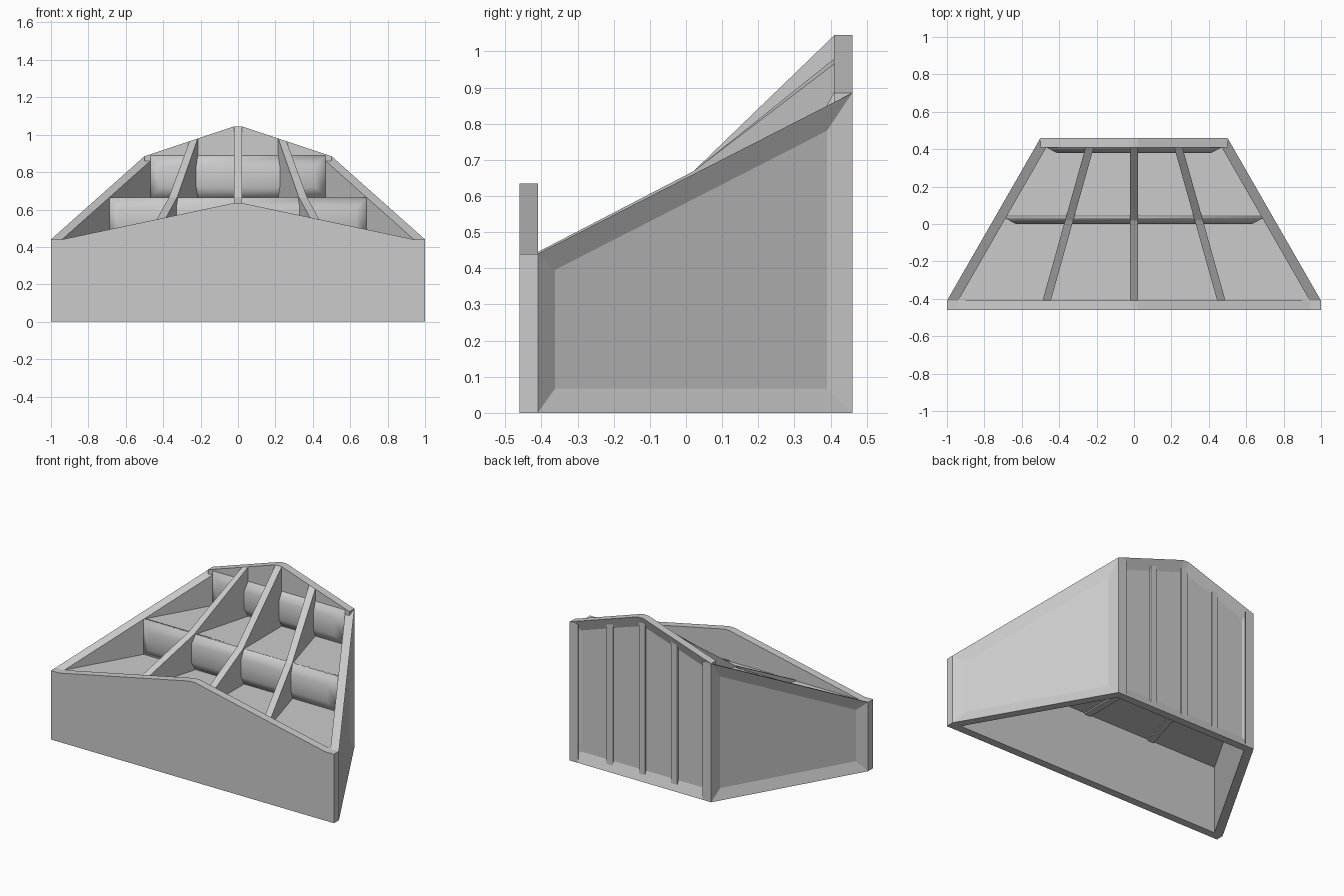
import bpy, bmesh

if "Cube" in bpy.data.objects:
    bpy.data.objects.remove(bpy.data.objects["Cube"])


def loft(name, a, b, inset=0.0, depth=0.0, smooth=False):
    """Solid between two matching loops; loop a may get a chamfered recess (-) or pillow (+)."""
    bm = bmesh.new()
    va = [bm.verts.new(p) for p in a]
    vb = [bm.verts.new(p) for p in b]
    face = bm.faces.new(va)
    bm.faces.new(vb[::-1])
    n = len(va)
    for i in range(n):
        j = (i + 1) % n
        bm.faces.new((va[j], va[i], vb[i], vb[j]))
    bmesh.ops.recalc_face_normals(bm, faces=bm.faces[:])
    if inset:
        bmesh.ops.inset_region(bm, faces=[face], thickness=inset, depth=depth, use_even_offset=True)
    me = bpy.data.meshes.new(name)
    bm.to_mesh(me)
    bm.free()
    ob = bpy.data.objects.new(name, me)
    bpy.context.collection.objects.link(ob)
    if smooth:
        for p in me.polygons:
            p.use_smooth = True
    return ob


def plate(name, profile, y0, y1, **kw):
    return loft(name, [(x, y0, z) for x, z in profile], [(x, y1, z) for x, z in profile], **kw)


def inner_x(y):
    return 0.94 - (y + 0.41) * 0.5 / 0.87


def back_z(x):
    return 1.045 - 0.16 * max(0, abs(x) - 0.02) / 0.48


# front panel with a low gable top
plate("front_panel", [(-1, 0), (1, 0), (1, .44), (.94, .44), (.02, .635), (-.02, .635),
                      (-.94, .44), (-1, .44)], -.46, -.41)

# back panel, recessed on its outer face
plate("back_panel", [(-.5, 0), (.5, 0), (.5, .885), (.02, 1.045), (-.02, 1.045), (-.5, .885)],
      .46, .41, inset=.065, depth=-.025)

# angled side walls, recessed on their outer faces
for s, side in ((1, "right"), (-1, "left")):
    yz = [(-.41, 0), (.46, 0), (.46, .885), (-.41, .44)]
    outer = [(s * (1 - (y + .41) * .5 / .87), y, z) for y, z in yz]
    inner = [(x - s * .06, y, z) for x, y, z in outer]
    loft(side + "_wall", outer, inner, inset=.068, depth=-.022)

# two shelf floors and their pillowed risers
for name, y0, y1, z0, z1 in (("lower", -.41, .03, .44, .665), ("upper", .03, .41, .665, .888)):
    a, b = inner_x(y0), inner_x(y1)
    top = [(-a, y0, z0), (a, y0, z0), (b, y1, z0), (-b, y1, z0)]
    loft(name + "_floor", top, [(x, y, z0 - .012) for x, y, z in top])
    plate(name + "_riser", [(-b, z0), (b, z0), (b, z1), (-b, z1)], y1, y1 + .012,
          inset=.055, depth=.03, smooth=True)

# dividers standing on the floors, continuing down the back as ribs
for name, xf, xb in (("centre", 0, 0), ("right", .467, .237), ("left", -.467, -.237)):
    sides = []
    for off in (-.022, .022):
        f, k = xf + off, xb + off
        yz = [(-.41, .445), (.02, .668), (.41, back_z(k)), (.445, back_z(k)), (.445, 0),
              (.41, 0), (.41, .645), (.04, .645), (.04, .42), (-.41, .42)]
        sides.append([(f + (k - f) * (y + .41) / .82, y, z) for y, z in yz])
    loft(name + "_divider", *sides)
